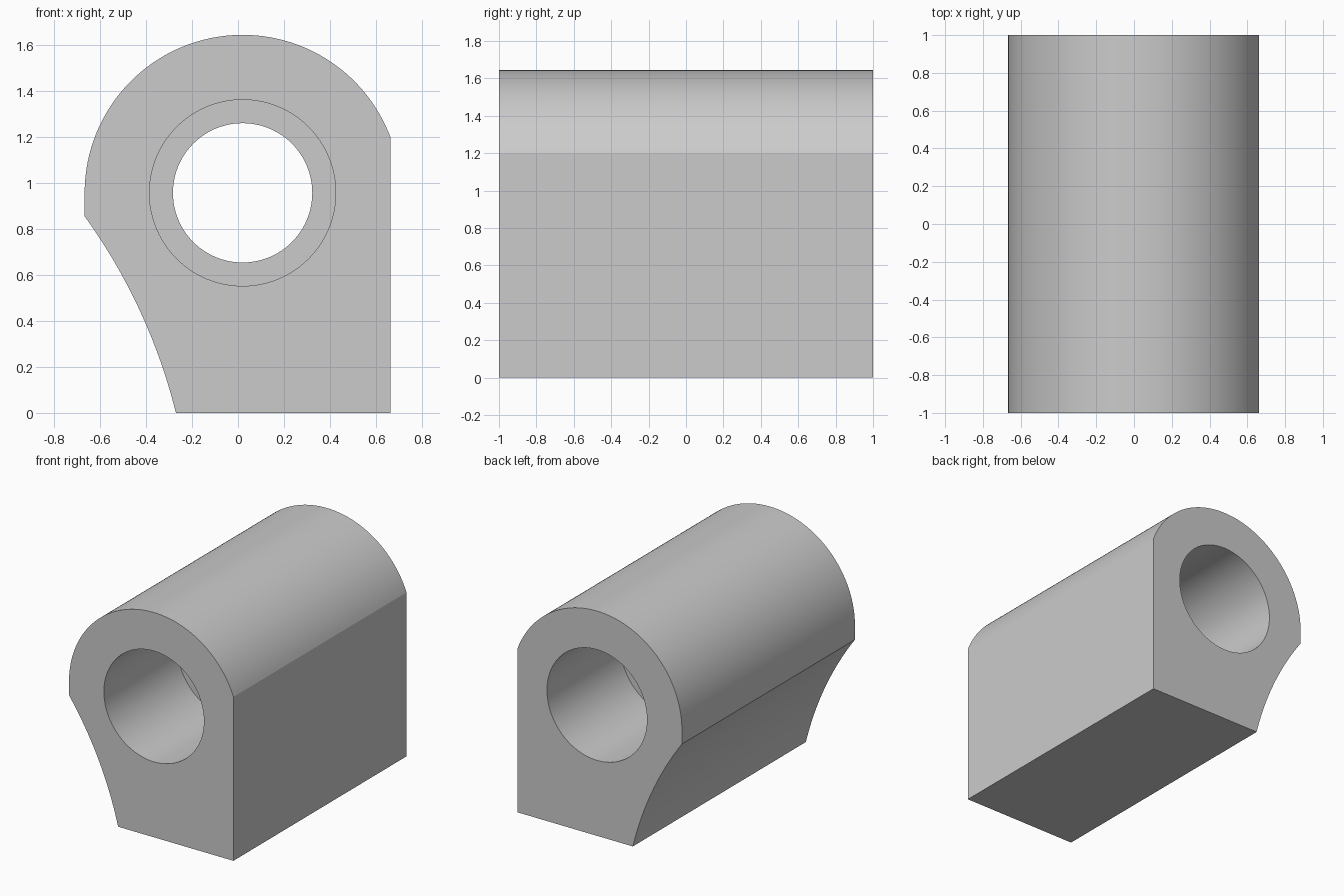
import bpy, bmesh
from math import sin, cos, pi, asin, acos, radians
from mathutils import Vector

if "Cube" in bpy.data.objects:
    bpy.data.objects.remove(bpy.data.objects["Cube"])

CX, CZ, R = 0.02, 0.957, 0.687           # barrel axis and outer radius
RIGHT, LEFT, SHOULDER, TOE = 0.663, CX - R, 0.855, -0.27
BORE, POCKET, RIB_HALF = 0.303, 0.405, 0.15

grey = bpy.data.materials.new("plain_grey")
grey.use_nodes = True
grey.diffuse_color = (0.6, 0.6, 0.6, 1)
grey.node_tree.nodes["Principled BSDF"].inputs["Base Color"].default_value = (0.6, 0.6, 0.6, 1)


def prism(name, outline, y0, y1):
    """Extrude an x-z outline from y0 to y1."""
    bm = bmesh.new()
    face = bm.faces.new([bm.verts.new((x, y0, z)) for x, z in outline])
    new = bmesh.ops.extrude_face_region(bm, geom=[face])["geom"]
    bmesh.ops.translate(bm, vec=(0, y1 - y0, 0),
                        verts=[v for v in new if isinstance(v, bmesh.types.BMVert)])
    bmesh.ops.recalc_face_normals(bm, faces=bm.faces)
    mesh = bpy.data.meshes.new(name)
    bm.to_mesh(mesh)
    bm.free()
    mesh.materials.append(grey)
    obj = bpy.data.objects.new(name, mesh)
    bpy.context.collection.objects.link(obj)
    return obj


def arc(cx, cz, r, a0, a1, n):
    return [(cx + r * cos(a0 + (a1 - a0) * i / n), cz + r * sin(a0 + (a1 - a0) * i / n))
            for i in range(n + 1)]


def concave_flank(start, end, sag, n):
    """Circular arc between two points, bowed towards the body."""
    a, b = Vector(start), Vector(end)
    half = (b - a).length / 2
    r = (half * half + sag * sag) / (2 * sag)
    along = (b - a).normalized()
    inward = Vector((-along.y, along.x))
    centre = (a + b) / 2 - inward * (r - sag)
    spread = asin(half / r)
    steps = [spread * (2 * i / n - 1) for i in range(n + 1)]
    return [tuple(centre + r * (inward * cos(t) + along * sin(t))) for t in steps]


# Body outline: flat foot and side, round top, curved flank
outline = [(RIGHT, 0)] + arc(CX, CZ, R, acos((RIGHT - CX) / R), pi, 80)
outline += concave_flank((LEFT, SHOULDER), (TOE, 0), 0.045, 24)
body = prism("bored_block", outline, -1, 1)


# Bore with a wider pocket at each end, leaving a narrow inner rib
def circle(r):
    return arc(CX, CZ, r, 0, 2 * pi, 96)[:-1]


cutters = [prism("bore_cutter", circle(BORE), -1.2, 1.2),
           prism("front_pocket_cutter", circle(POCKET), -1.2, -RIB_HALF),
           prism("back_pocket_cutter", circle(POCKET), RIB_HALF, 1.2)]

bpy.ops.object.select_all(action='DESELECT')
body.select_set(True)
bpy.context.view_layer.objects.active = body
for cutter in cutters:
    cutter.hide_render = True
    mod = body.modifiers.new(cutter.name, 'BOOLEAN')
    mod.operation, mod.solver, mod.object = 'DIFFERENCE', 'EXACT', cutter
    bpy.ops.object.modifier_apply(modifier=mod.name)
for cutter in cutters:
    bpy.data.objects.remove(cutter)

bpy.ops.object.shade_smooth_by_angle(angle=radians(15))
